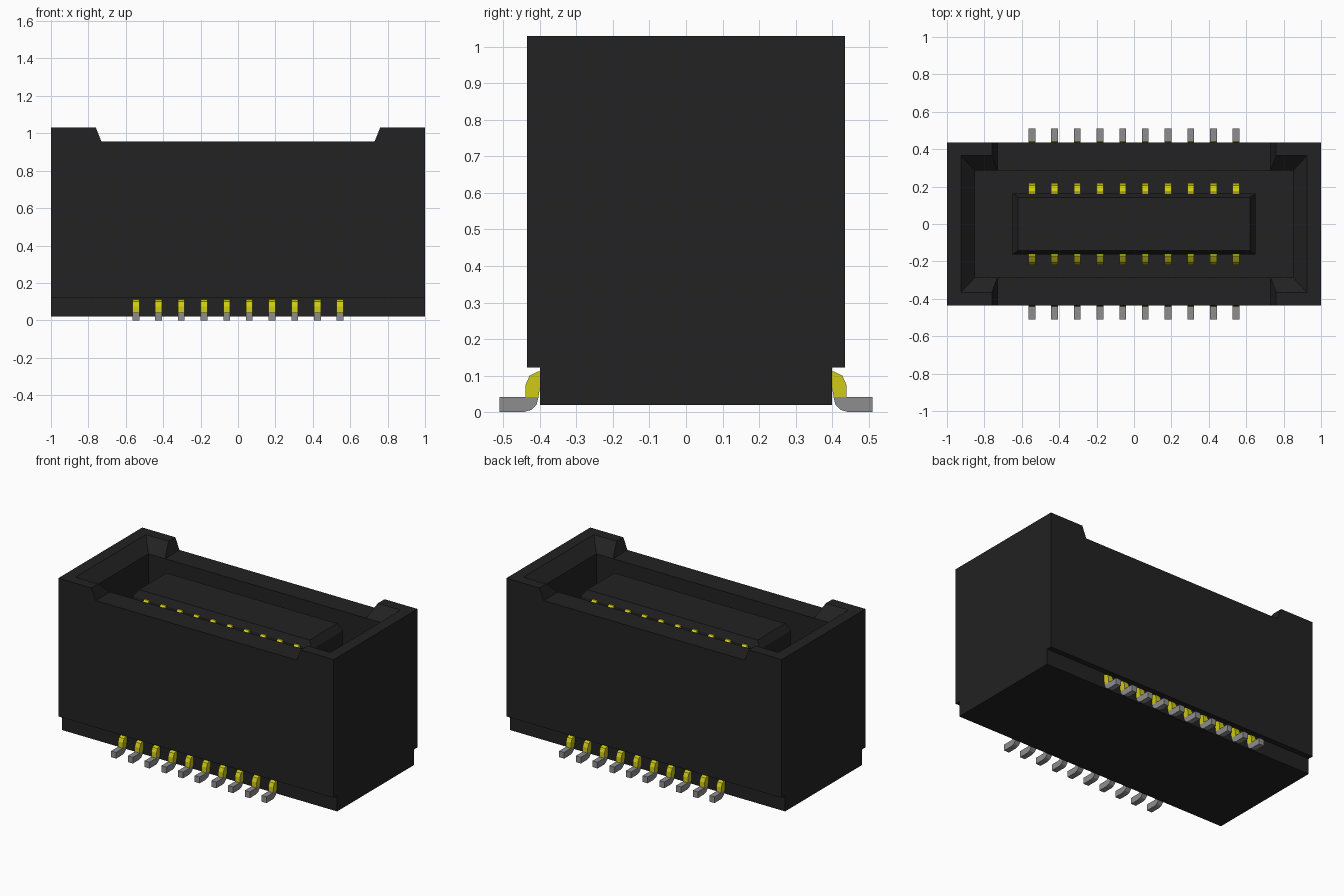
import bpy
import bmesh

cube = bpy.data.objects.get("Cube")
if cube:
    bpy.data.objects.remove(cube, do_unlink=True)


def material(name, rgb):
    mat = bpy.data.materials.new(name)
    mat.use_nodes = True
    mat.diffuse_color = (*rgb, 1)
    mat.node_tree.nodes["Principled BSDF"].inputs["Base Color"].default_value = (*rgb, 1)
    return mat


black = material("black plastic", (0.016, 0.016, 0.016))
gold = material("yellow metal", (0.62, 0.59, 0.008))
tin = material("grey metal", (0.27, 0.27, 0.27))


def finish(bm, name, mat):
    bmesh.ops.recalc_face_normals(bm, faces=bm.faces)
    mesh = bpy.data.meshes.new(name)
    bm.to_mesh(mesh)
    bm.free()
    obj = bpy.data.objects.new(name, mesh)
    bpy.context.collection.objects.link(obj)
    mesh.materials.append(mat)
    return obj


def loft(name, loops, mat):
    """Closed solid through matching loops of points."""
    bm = bmesh.new()
    rings = [[bm.verts.new(p) for p in loop] for loop in loops]
    count = len(rings[0])
    for low, high in zip(rings, rings[1:]):
        for i in range(count):
            j = (i + 1) % count
            bm.faces.new((low[i], low[j], high[j], high[i]))
    bm.faces.new(rings[0])
    bm.faces.new(rings[-1])
    return finish(bm, name, mat)


def stacked(name, levels, mat):
    """Solid from centred rectangles given as (half x, half y, z)."""
    return loft(name, [[(-x, -y, z), (x, -y, z), (x, y, z), (-x, y, z)]
                       for x, y, z in levels], mat)


def side_profile(name, points, x, half, side, mat):
    """Extrude a (y, z) profile along x; side flips it front to back."""
    return loft(name, [[(x + s * half, side * y, z) for y, z in points]
                       for s in (-1, 1)], mat)


def cut(obj, cutter):
    cutter.hide_render = True
    mod = obj.modifiers.new("cut", "BOOLEAN")
    mod.operation = "DIFFERENCE"
    mod.solver = "EXACT"
    mod.object = cutter
    bpy.context.view_layer.objects.active = obj
    bpy.ops.object.modifier_apply(modifier=mod.name)
    bpy.data.objects.remove(cutter, do_unlink=True)


# Housing: stepped block with a chamfered cavity and a long notch in its rim
half_profile = [(0.4, 0.02), (0.4, 0.122), (0.435, 0.122), (0.435, 1.03)]
outline = half_profile + [(-y, z) for y, z in reversed(half_profile)]
housing = side_profile("housing", outline, 0, 1, 1, black)
cut(housing, stacked("cavity_cutter", [(0.85, 0.285, 0.25), (0.85, 0.285, 0.955),
                                       (0.925, 0.365, 1.03), (0.925, 0.365, 1.1)], black))
notch = [(-0.73, 0.955), (0.73, 0.955), (0.79, 1.105), (-0.79, 1.105)]
cut(housing, loft("notch_cutter", [[(x, y, z) for x, z in notch] for y in (-0.6, 0.6)], black))

# Central tongue with chamfered top
stacked("tongue", [(0.65, 0.163, 0.24), (0.65, 0.163, 0.9), (0.62, 0.143, 0.945)], black)

# Two rows of contacts: inner spring, bent leg and solder foot
spring = [(0.15, 0.25), (0.19, 0.25), (0.19, 0.78), (0.218, 0.84),
          (0.205, 0.88), (0.17, 0.905), (0.15, 0.905)]
leg = [(0.385, 0.112), (0.405, 0.111), (0.428, 0.1), (0.439, 0.075),
       (0.44, 0.041), (0.404, 0.041), (0.4, 0.065), (0.385, 0.075)]
foot = [(0.404, 0.041), (0.51, 0.041), (0.51, 0), (0.444, 0), (0.424, 0.006), (0.409, 0.021)]
for row, side in (("front", -1), ("back", 1)):
    for i in range(10):
        x = (i - 4.5) * 0.1213
        for part, points, mat in (("spring", spring, gold), ("leg", leg, gold), ("foot", foot, tin)):
            side_profile(f"{row}_{part}_{i + 1}", points, x, 0.018, side, mat)
